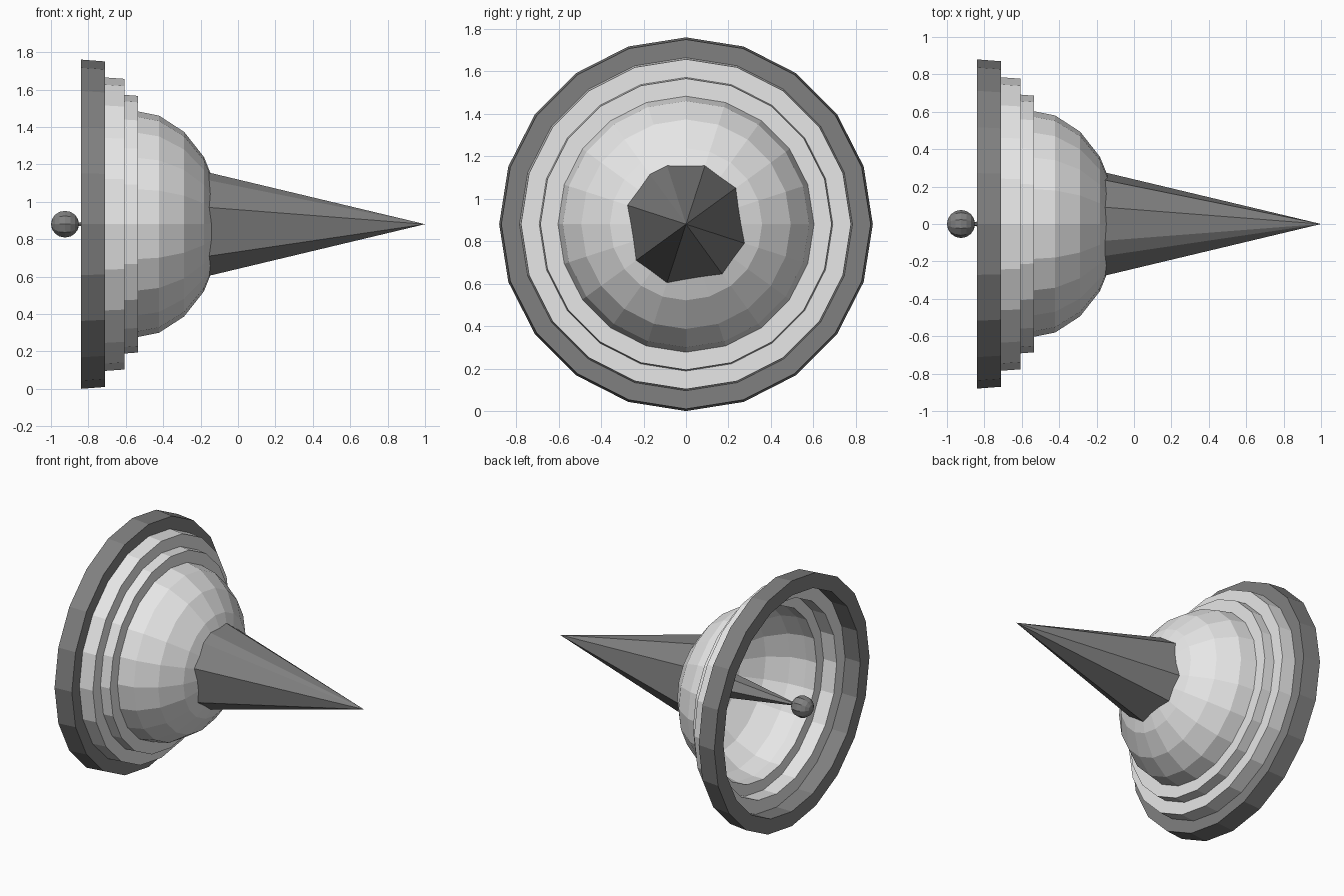
import bpy, bmesh
from math import cos, sin, radians, pi

cube = bpy.data.objects.get("Cube")
if cube:
    bpy.data.objects.remove(cube, do_unlink=True)

AXIS_Z = 0.88  # height of the shared axis, which runs along x


def material(name, value):
    m = bpy.data.materials.new(name)
    m.use_nodes = True
    colour = (value, value, value, 1)
    m.diffuse_color = colour
    m.node_tree.nodes["Principled BSDF"].inputs["Base Color"].default_value = colour
    return m


light = material("light grey", 0.8)
dark = material("dark grey", 0.216)


def steps(n):
    return [360 * i / n for i in range(n)]


def lathe(name, profile, angles, mat, closed=False):
    """Revolve (x, radius) points about the axis at the given angles."""
    bm = bmesh.new()
    rows = [[bm.verts.new((x, r * cos(radians(a)), AXIS_Z + r * sin(radians(a))))
             for x, r in profile] for a in angles]
    count = len(profile)
    for i, row in enumerate(rows):
        nxt = rows[(i + 1) % len(rows)]
        for j in range(count if closed else count - 1):
            k = (j + 1) % count
            bm.faces.new((row[j], row[k], nxt[k], nxt[j]))
    bmesh.ops.remove_doubles(bm, verts=bm.verts, dist=1e-5)
    bmesh.ops.recalc_face_normals(bm, faces=bm.faces)
    mesh = bpy.data.meshes.new(name)
    bm.to_mesh(mesh)
    bm.free()
    mesh.materials.append(mat)
    obj = bpy.data.objects.new(name, mesh)
    bpy.context.collection.objects.link(obj)
    return obj


def ring(name, back, front, inner, outer, taper, mat):
    lathe(name, [(back, inner), (back, outer), (front, outer - taper), (front, inner)],
          steps(20), mat, closed=True)


# Stepped rings of the dish, widest at the open end
ring("rim", -0.84, -0.71, 0.775, 0.88, 0.01, dark)
ring("outer_step", -0.72, -0.608, 0.68, 0.785, 0.008, light)
ring("inner_step", -0.615, -0.535, 0.602, 0.692, 0.006, light)

# Hollow dome
arc = [i * pi / 10 for i in range(6)]
lathe("dome", [(-0.57 + 0.48 * sin(t), 0.61 * cos(t)) for t in arc], steps(20), light)

# Long spike with unevenly spaced sides
spike_angles = [-144, -108, -54, -18, 36, 72, 108, 126, 162]
lathe("spike", [(-0.155, 0), (-0.155, 0.29), (1, 0)], spike_angles, dark)

# Tapered feed rod inside the dish, and its ball
lathe("feed_rod", [(-0.1, 0), (-0.1, 0.12), (-0.87, 0.008), (-0.87, 0)], steps(6), dark)
half = [i * pi / 8 for i in range(9)]
lathe("feed_ball", [(-0.925 - 0.075 * cos(t), 0.075 * sin(t)) for t in half], steps(10), dark)
